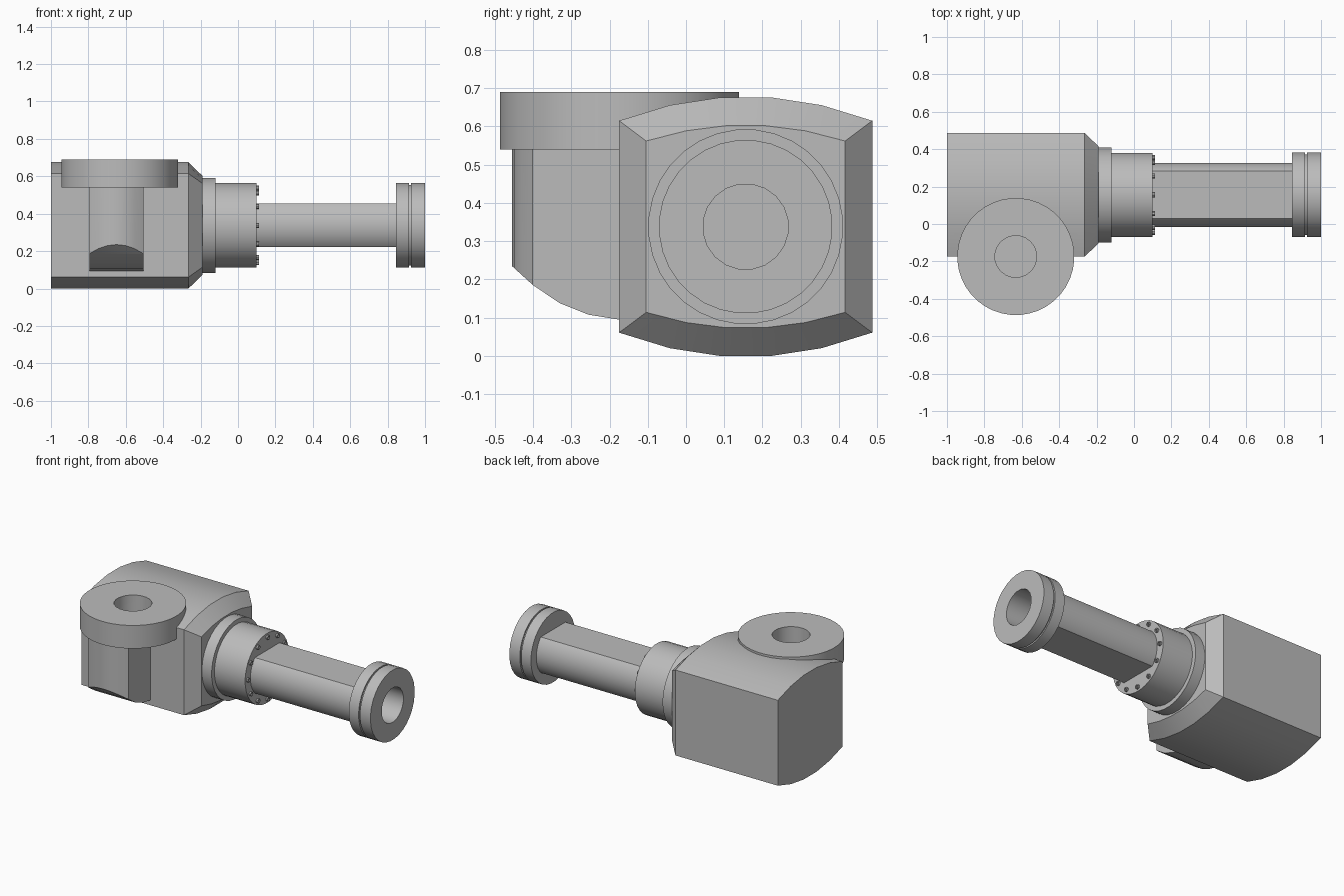
import bpy, bmesh, math
from mathutils import Vector, Matrix

if "Cube" in bpy.data.objects:
    bpy.data.objects.remove(bpy.data.objects["Cube"])

GREY = (0.5, 0.5, 0.5, 1)
steel = bpy.data.materials.new("steel grey")
steel.use_nodes = True
steel.diffuse_color = GREY
steel.node_tree.nodes["Principled BSDF"].inputs["Base Color"].default_value = GREY

AXIS_Y, AXIS_Z = 0.156, 0.338            # centre line of the long shaft
ALONG_X = Matrix.Translation((0, AXIS_Y, AXIS_Z)) @ Matrix.Rotation(math.pi / 2, 4, "Y")
UPRIGHT = Matrix.Translation((-0.632, -0.174, 0))


def finish(name, bm):
    bmesh.ops.recalc_face_normals(bm, faces=bm.faces)
    mesh = bpy.data.meshes.new(name)
    bm.to_mesh(mesh)
    bm.free()
    mesh.materials.append(steel)
    mesh.shade_smooth()
    mesh.set_sharp_from_angle(angle=math.radians(25))
    obj = bpy.data.objects.new(name, mesh)
    bpy.context.collection.objects.link(obj)
    return obj


def loft(bm, rings):
    """Skin matching rings of points and cap both ends."""
    rows = [[bm.verts.new(p) for p in ring] for ring in rings]
    for a, b in zip(rows, rows[1:]):
        for i in range(len(a)):
            j = (i + 1) % len(a)
            bm.faces.new((a[i], a[j], b[j], b[i]))
    bm.faces.new(rows[0])
    bm.faces.new(rows[-1])


def turned(profile, frame, sides=32):
    """Turn (radius, distance) pairs about the local z axis of a frame."""
    bm = bmesh.new()
    angles = [2 * math.pi * (i + 0.5) / sides for i in range(sides)]
    loft(bm, [[frame @ Vector((r * math.cos(a), r * math.sin(a), d)) for a in angles]
              for r, d in profile])
    return bm


def slice_off(bm, point, outward):
    """Remove everything beyond a plane and close the cut."""
    geom = bm.verts[:] + bm.edges[:] + bm.faces[:]
    cut = bmesh.ops.bisect_plane(bm, geom=geom, plane_co=point, plane_no=outward,
                                 clear_outer=True)["geom_cut"]
    edges = [e for e in cut if isinstance(e, bmesh.types.BMEdge)]
    bmesh.ops.holes_fill(bm, edges=edges, sides=0)


def bore(objs, profile, frame):
    cutter = finish("bore_cutter", turned(profile, frame, 20))
    cutter.hide_render = True
    for obj in objs:
        mod = obj.modifiers.new("bore", "BOOLEAN")
        mod.operation, mod.solver, mod.object = "DIFFERENCE", "EXACT", cutter
        bpy.context.view_layer.objects.active = obj
        bpy.ops.object.modifier_apply(modifier=mod.name)
    bpy.data.objects.remove(cutter)


# Main body: barrel-topped block with a tapered shoulder
def section(x, half_width, side, crown):
    top = [(half_width * t, side + (crown - side) * (1 - t * t) / 0.96)
           for t in (-1, -0.6, -0.2, 0.2, 0.6, 1)]
    return [(x, AXIS_Y + y, AXIS_Z + z) for y, z in top + [(-y, -z) for y, z in top]]


bm = bmesh.new()
loft(bm, [section(-1, 0.331, 0.277, 0.338), section(-0.265, 0.331, 0.277, 0.338),
          section(-0.19, 0.26, 0.224, 0.264)])
body = finish("main_body", bm)

# Stepped collar
finish("collar", turned([(0.255, -0.2), (0.255, -0.12), (0.226, -0.12), (0.226, 0.1)], ALONG_X))

# Ring of socket bolts on the collar face
for i in range(12):
    angle = math.radians(30 * i)
    spot = ALONG_X @ Matrix.Translation((0.2 * math.cos(angle), 0.2 * math.sin(angle), 0))
    finish("collar_bolt", turned([(0.014, 0.095), (0.014, 0.112), (0.008, 0.112), (0.008, 0.104)],
                                 spot, 10))

# Round shaft with flats above and below
bm = turned([(0.172, 0.09), (0.172, 0.85)], ALONG_X)
for s in (1, -1):
    slice_off(bm, (0, 0, AXIS_Z + 0.116 * s), (0, 0, s))
shaft = finish("shaft", bm)

# End flange with a narrow groove
flange = finish("end_flange", turned([(0.227, 0.845), (0.227, 0.915), (0.217, 0.915),
                                      (0.217, 0.925), (0.227, 0.925), (0.227, 1)], ALONG_X))

# Upright post: bowed front, flat sides, curved underside
plan = [(-0.15, -0.1)] + [(0.145 * t, -0.401 - 0.054 * (1 - t * t))
                          for t in (-1, -0.67, -0.33, 0, 0.33, 0.67, 1)] + [(0.15, -0.1)]
plan[0], plan[-1] = (-0.145, -0.1), (0.145, -0.1)
bm = bmesh.new()
loft(bm, [[(x - 0.65, y, z) for x, y in plan] for z in (0, 0.55)])
under = [(-0.455, 0.235), (-0.4, 0.185), (-0.33, 0.138), (-0.255, 0.108), (-0.175, 0.095)]
for (y0, z0), (y1, z1) in zip(under, under[1:]):
    slice_off(bm, (0, y0, z0), (0, z1 - z0, y0 - y1))
post = finish("upright_post", bm)

# Round flange on top of the post
top_flange = finish("top_flange", turned([(0.313, 0.54), (0.313, 0.69)], UPRIGHT, 40))

# Bores
bore([flange, shaft], [(0.112, 0.5), (0.112, 1.1)], ALONG_X)
bore([top_flange, post, body], [(0.112, 0.3), (0.112, 0.8)], UPRIGHT)
for obj in (flange, shaft, top_flange, post, body):
    obj.data.shade_smooth()
    obj.data.set_sharp_from_angle(angle=math.radians(25))
